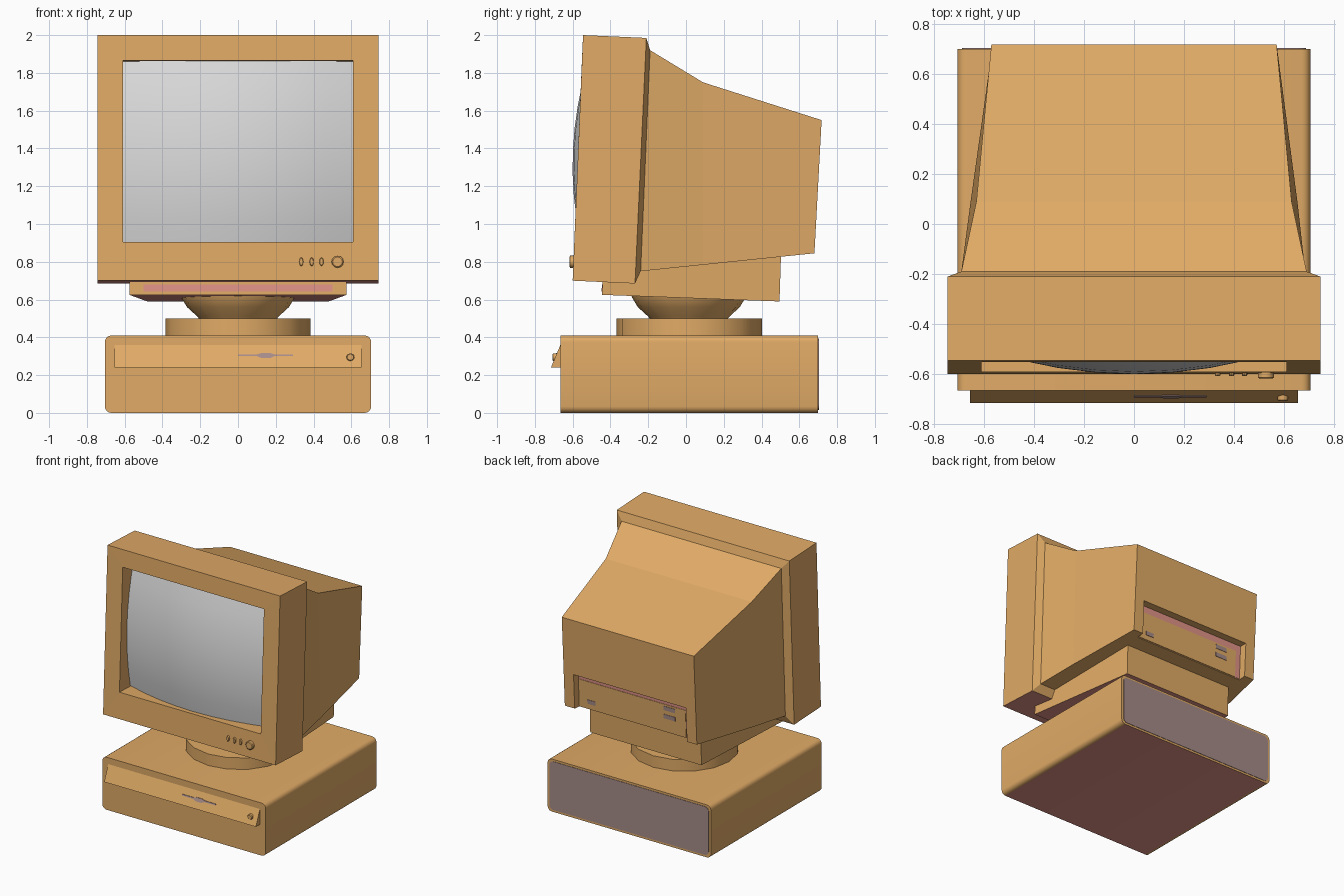
import bpy, bmesh, math

if "Cube" in bpy.data.objects:
    bpy.data.objects.remove(bpy.data.objects["Cube"])


def material(name, rgb):
    m = bpy.data.materials.new(name)
    m.diffuse_color = (*rgb, 1)
    m.use_nodes = True
    m.node_tree.nodes["Principled BSDF"].inputs["Base Color"].default_value = m.diffuse_color
    return m


SAND = material("sand plastic", (0.75, 0.405, 0.133))
PINK = material("dusty pink", (0.75, 0.29, 0.24))
GREY = material("warm grey", (0.38, 0.26, 0.25))
GLASS = material("pale glass", (0.71, 0.71, 0.71))


def build(name, verts, faces, *mats, rule=None, smooth=False):
    bm = bmesh.new()
    vs = [bm.verts.new(v) for v in verts]
    for f in faces:
        bm.faces.new([vs[i] for i in f])
    bmesh.ops.recalc_face_normals(bm, faces=bm.faces)
    bm.normal_update()
    if rule:
        for f in bm.faces:
            f.material_index = int(rule(f))
    me = bpy.data.meshes.new(name)
    bm.to_mesh(me)
    bm.free()
    ob = bpy.data.objects.new(name, me)
    bpy.context.collection.objects.link(ob)
    for m in mats:
        me.materials.append(m)
    if smooth:
        bpy.ops.object.select_all(action='DESELECT')
        bpy.context.view_layer.objects.active = ob
        ob.select_set(True)
        bpy.ops.object.shade_smooth_by_angle(angle=math.radians(35))
    return ob


def skin(name, loops, *mats, **kw):
    """Join equal closed loops into a capped solid."""
    n = len(loops[0])
    faces = [list(range(n)), list(range((len(loops) - 1) * n, len(loops) * n))]
    for k in range(len(loops) - 1):
        for i in range(n):
            j = (i + 1) % n
            faces.append([k * n + i, k * n + j, (k + 1) * n + j, (k + 1) * n + i])
    return build(name, [v for lp in loops for v in lp], faces, *mats, **kw)


def section(yb, zb, wb, yt, zt, wt, cx=0):
    return [(cx - wb, yb, zb), (cx + wb, yb, zb), (cx + wt, yt, zt), (cx - wt, yt, zt)]


def underside(limit):
    return lambda f: f.normal.z < -0.9 and f.calc_center_median().z < limit


# Base case: rounded profile run front to back
R, W, H = 0.035, 0.705, 0.41
profile = []
for cx, cz, a0 in ((W - R, R, -90), (W - R, H - R, 0), (R - W, H - R, 90), (R - W, R, 180)):
    for s in range(5):
        a = math.radians(a0 + s * 22.5)
        profile.append((cx + R * math.cos(a), cz + R * math.sin(a)))
skin("base_case", [[(x, y, z) for x, z in profile] for y in (-0.665, 0.70)],
     SAND, PINK, rule=lambda f: f.normal.z < -0.99, smooth=True)
# Back panel of the base
skin("base_back_panel", [[(x * 0.975, y, 0.205 + (z - 0.205) * 0.92) for x, z in profile]
                         for y in (0.695, 0.703)], GREY)


# Sloping drive strip on the base front
def strip_y(z):
    return -0.665 - (0.36 - z) * 0.417


skin("drive_strip", [[(x, -0.66, 0.36), (x, -0.66, 0.24), (x, strip_y(0.24), 0.24),
                      (x, strip_y(0.36), 0.36)] for x in (-0.655, 0.655)], SAND)
slot = [(0, .301), (.1, .301), (.125, .29), (.17, .29), (.195, .301), (.29, .301),
        (.29, .31), (.195, .31), (.17, .317), (.125, .317), (.1, .31), (0, .31)]
skin("disc_slot", [[(x, strip_y(z) + d, z) for x, z in slot] for d in (0.003, -0.004)], GREY)


def knob(name, x, z, rx, rz, y0, y1, n=12):
    """Elliptical button along y with a slightly narrower front."""
    ring = [(math.cos(2 * math.pi * i / n), math.sin(2 * math.pi * i / n)) for i in range(n)]
    loops = [[(x + rx * k * c, y, z + rz * k * s) for c, s in ring]
             for k, y in ((1, y0), (1, y1 + 0.005), (0.8, y1))]
    return skin(name, loops, SAND, smooth=True)


knob("power_button", 0.595, 0.295, 0.021, 0.02, -0.67, -0.708)
for i, x in enumerate((0.335, 0.39, 0.442)):
    knob(f"picture_button_{i + 1}", x, 0.80, 0.011, 0.023, -0.57, -0.608)
knob("monitor_knob", 0.527, 0.80, 0.032, 0.032, -0.57, -0.618)


# Swivel stand
def lathe(name, prof, cy, n=16):
    skin(name, [[(r * math.cos(2 * math.pi * i / n), cy + r * math.sin(2 * math.pi * i / n), z)
                 for i in range(n)] for r, z in prof], SAND, smooth=True)


lathe("swivel_disc", [(0.385, 0.40), (0.385, 0.50)], 0.018)
lathe("swivel_bowl", [(0.20, 0.49), (0.215, 0.51), (0.27, 0.56), (0.30, 0.61), (0.315, 0.66)], 0.015)

# Tilt foot under the monitor
skin("tilt_foot", [section(-0.445, 0.625, 0.575, -0.435, 0.82, 0.575),
                   section(0.495, 0.59, 0.48, 0.503, 0.835, 0.48)],
     SAND, PINK, rule=underside(0.65))
skin("foot_front_band", [section(-0.44, 0.643, 0.50, -0.438, 0.68, 0.50),
                         section(-0.447, 0.643, 0.50, -0.445, 0.68, 0.50)], PINK)

# Monitor shell: screen recess, bezel, chamfer and tapered back in one skin
shell = skin("monitor_shell", [
    section(-0.431, 0.90, 0.61, -0.391, 1.86, 0.61),
    section(-0.591, 0.905, 0.61, -0.551, 1.865, 0.61),
    section(-0.60, 0.70, 0.745, -0.545, 2.0, 0.745),
    section(-0.27, 0.685, 0.745, -0.21, 1.985, 0.745),
    section(-0.24, 0.75, 0.69, -0.19, 1.92, 0.69),
    section(0.09, 0.784, 0.653, 0.09, 1.75, 0.63),
    section(0.68, 0.845, 0.57, 0.718, 1.55, 0.57)],
    SAND, PINK, rule=underside(0.72))


# Connector notch cut into the back
def wall_y(z):
    return 0.62 + (z - 0.845) * 0.05


cutter = skin("notch_cutter", [section(wall_y(0.7), 0.7, 0.485, wall_y(1.115), 1.115, 0.485),
                               section(0.9, 0.7, 0.485, 0.9, 1.115, 0.485)], SAND)
cutter.hide_render = True
mod = shell.modifiers.new("notch", 'BOOLEAN')
mod.operation = 'DIFFERENCE'
mod.solver = 'EXACT'
mod.object = cutter
bpy.context.view_layer.objects.active = shell
bpy.ops.object.modifier_apply(modifier=mod.name)
bpy.data.objects.remove(cutter)


# Plates lying on the notch wall
def wall_plate(name, x0, x1, z0, z1, lift, mat):
    skin(name, [section(wall_y(z0) + d, z0, (x1 - x0) / 2, wall_y(z1) + d, z1, (x1 - x0) / 2,
                        (x0 + x1) / 2) for d in (lift - 0.004, lift)], mat)


wall_plate("notch_back", -0.484, 0.484, 0.845, 1.114, 0.002, PINK)
wall_plate("connector_plate", -0.44, 0.484, 0.845, 1.06, 0.005, SAND)
for i, (x, z, w) in enumerate(((0.376, 0.90, 0.035), (-0.30, 1.03, 0.05), (-0.30, 0.965, 0.05))):
    wall_plate(f"connector_{i + 1}", x - w, x + w, z - 0.016, z + 0.016, 0.008, GREY)

# Bulging screen glass
N = 8
verts, faces = [], []
for j in range(N + 1):
    for i in range(N + 1):
        x, t = -0.61 + 1.22 * i / N, -0.48 + 0.96 * j / N
        out = 0.028 - 0.27 * (x * x + t * t)
        verts.append((x, -0.571 + 0.0423 * t - out, 1.385 + t))
for j in range(N):
    for i in range(N):
        a = j * (N + 1) + i
        faces.append([a, a + 1, a + N + 2, a + N + 1])
screen = build("screen", verts, faces, GLASS, smooth=True)
if screen.data.polygons[0].normal.y > 0:
    screen.data.flip_normals()
